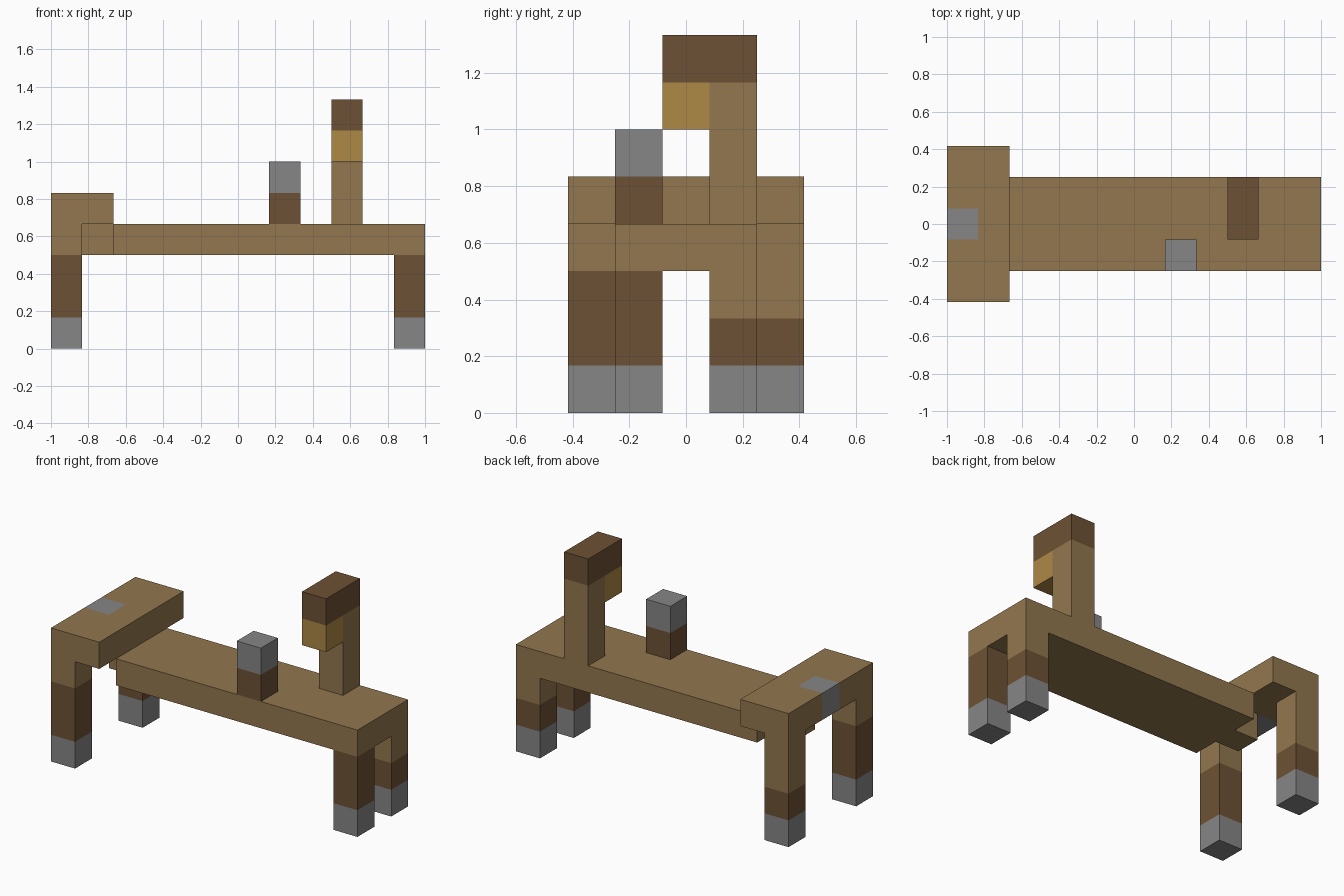
import bpy, bmesh
from mathutils import Vector

cube = bpy.data.objects.get("Cube")
if cube:
    bpy.data.objects.remove(cube)

U = 1 / 6  # one block


def material(name, rgb):
    m = bpy.data.materials.new(name)
    m.use_nodes = True
    colour = (*rgb, 1)
    m.diffuse_color = colour
    bsdf = m.node_tree.nodes["Principled BSDF"]
    bsdf.inputs["Base Color"].default_value = colour
    bsdf.inputs["Roughness"].default_value = 0.9
    return m


WOOD = material("light wood", (0.287, 0.184, 0.077))
DARK = material("dark wood", (0.153, 0.083, 0.035))
STONE = material("grey stone", (0.238, 0.238, 0.238))
GOLD = material("gold", (0.423, 0.246, 0.06))


def block(name, x, y, z, mats, cuts=(), rule=None):
    """Box from block ranges, cut at (axis, position), coloured by a rule on face centres."""
    bm = bmesh.new()
    bmesh.ops.create_cube(bm, size=1)
    for v in bm.verts:
        v.co = Vector(r[0] if c < 0 else r[1] for r, c in zip((x, y, z), v.co))
    for axis, pos in cuts:
        normal, point = Vector((0, 0, 0)), Vector((0, 0, 0))
        normal[axis], point[axis] = 1, pos
        bmesh.ops.bisect_plane(bm, geom=bm.verts[:] + bm.edges[:] + bm.faces[:],
                               plane_co=point, plane_no=normal)
    if rule:
        for f in bm.faces:
            f.material_index = rule(f.calc_center_median())
    bmesh.ops.scale(bm, vec=(U, U, U), verts=bm.verts)
    me = bpy.data.meshes.new(name)
    bm.to_mesh(me)
    bm.free()
    for m in mats:
        me.materials.append(m)
    ob = bpy.data.objects.new(name, me)
    bpy.context.collection.objects.link(ob)
    return ob


def banded(name, x, y, z, mats, heights):
    """Upright post whose material changes at each given height."""
    return block(name, x, y, z, mats, [(2, h) for h in heights],
                 lambda c: sum(c.z > h for h in heights))


# Long plank and the narrow tongue under the crossbar
block("plank", (-4, 6), (-1.5, 1.5), (3, 4), [WOOD])
block("tongue", (-5, -4), (-0.5, 0.5), (3, 4), [WOOD])

# Crossbar with a stone block set in the middle of its outer edge
block("crossbar", (-6, -4), (-2.5, 2.5), (4, 5), [WOOD, STONE],
      [(0, -5), (1, -0.5), (1, 0.5)],
      lambda c: int(c.x < -5 and abs(c.y) < 0.5))

# Legs: the front ones have a taller dark band than the back ones
for end, x, inner, top in (("right", (-6, -5), 1.5, 4), ("left", (5, 6), 0.5, 3)):
    banded(f"front_{end}_leg", x, (-inner - 1, -inner), (0, top),
           [STONE, DARK, WOOD], (1, 3) if top > 3 else (1,))
    banded(f"back_{end}_leg", x, (inner, inner + 1), (0, top),
           [STONE, DARK, WOOD], (1, 2))

# Short peg on the plank
banded("peg", (1, 2), (-1.5, -0.5), (4, 6), [DARK, STONE], (5,))

# Tall post with an overhanging arm and a hanging lantern
block("post", (3, 4), (0.5, 1.5), (4, 7), [WOOD])
block("post_arm", (3, 4), (-0.5, 1.5), (7, 8), [DARK])
block("lantern", (3, 4), (-0.5, 0.5), (6, 7), [GOLD])
